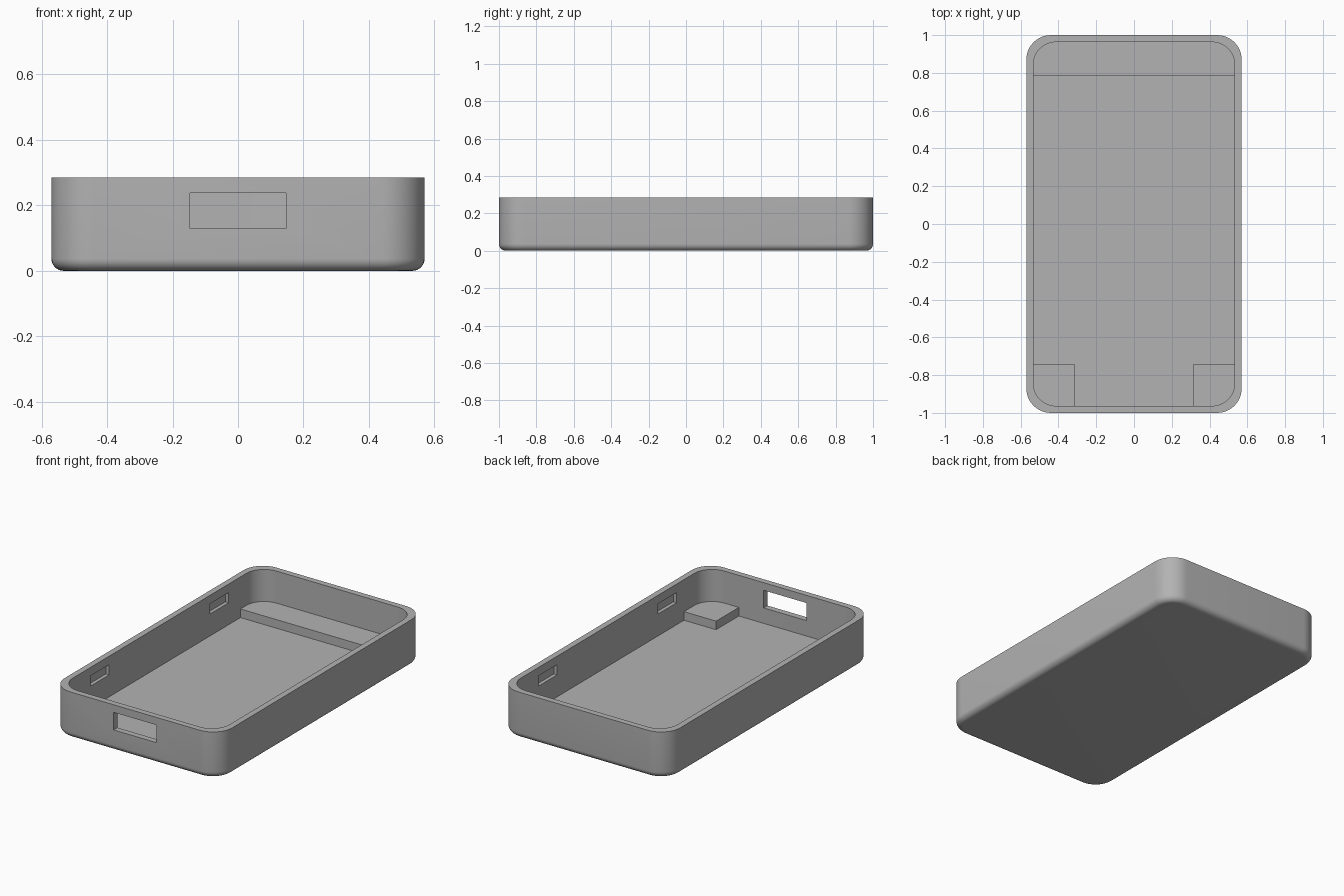
import bpy, bmesh, math

if "Cube" in bpy.data.objects:
    bpy.data.objects.remove(bpy.data.objects["Cube"], do_unlink=True)

HALF_X, HALF_Y, HEIGHT = 0.57, 1.0, 0.285
CORNER, WALL, FLOOR, FILLET = 0.13, 0.037, 0.035, 0.037
INNER_CORNER = 0.12
STEP_TOP = 0.088

grey = bpy.data.materials.new("plain grey")
grey.use_nodes = True
colour = (0.45, 0.45, 0.45, 1)
grey.diffuse_color = colour
grey.node_tree.nodes["Principled BSDF"].inputs["Base Color"].default_value = colour


def outline(inset, radius, z, steps=12):
    """Rounded rectangle, inset from the outer footprint."""
    pts = []
    for quarter, (sx, sy) in enumerate([(1, 1), (-1, 1), (-1, -1), (1, -1)]):
        cx, cy = sx * (HALF_X - inset - radius), sy * (HALF_Y - inset - radius)
        for i in range(steps + 1):
            a = (quarter + i / steps) * math.pi / 2
            pts.append((cx + radius * math.cos(a), cy + radius * math.sin(a), z))
    return pts


def loft(name, rings):
    """Skin a stack of outlines and cap both ends."""
    bm = bmesh.new()
    loops = [[bm.verts.new(p) for p in ring] for ring in rings]
    for low, high in zip(loops, loops[1:]):
        for i in range(len(low)):
            j = (i + 1) % len(low)
            bm.faces.new((low[i], low[j], high[j], high[i]))
    bm.faces.new(loops[0][::-1])
    bm.faces.new(loops[-1])
    return finish(name, bm)


def box(name, low, high):
    bm = bmesh.new()
    bmesh.ops.create_cube(bm, size=1)
    for v in bm.verts:
        v.co = [l if c < 0 else h for c, l, h in zip(v.co, low, high)]
    return finish(name, bm)


def finish(name, bm):
    bmesh.ops.recalc_face_normals(bm, faces=bm.faces)
    mesh = bpy.data.meshes.new(name)
    bm.to_mesh(mesh)
    bm.free()
    mesh.materials.append(grey)
    obj = bpy.data.objects.new(name, mesh)
    bpy.context.collection.objects.link(obj)
    return obj


def combine(obj, tool, operation):
    """Apply a boolean, then discard the tool."""
    mod = obj.modifiers.new("cut", "BOOLEAN")
    mod.object, mod.operation, mod.solver = tool, operation, "EXACT"
    bpy.ops.object.select_all(action="DESELECT")
    bpy.context.view_layer.objects.active = obj
    obj.select_set(True)
    bpy.ops.object.modifier_apply(modifier=mod.name)
    bpy.data.objects.remove(tool, do_unlink=True)


# Open tray: rounded bottom edge, straight walls, flat rim, flat floor
rings = []
for i in range(9):
    a = i / 8 * math.pi / 2
    inset = FILLET * (1 - math.sin(a))
    rings.append(outline(inset, CORNER - inset, FILLET * (1 - math.cos(a))))
rings.append(outline(0, CORNER, HEIGHT))
rings.append(outline(WALL, INNER_CORNER, HEIGHT))
rings.append(outline(WALL, INNER_CORNER, FLOOR))
tray = loft("tray", rings)

# Port window through the front wall
combine(tray, box("port_cutter", (-0.146, -1.1, 0.13), (0.146, -0.9, 0.238)), "DIFFERENCE")

# Four shallow snap recesses on the inside of the long walls
for side in (-1, 1):
    for y in (-0.58, 0.58):
        xs = sorted((side * 0.5, side * (HALF_X - 0.015)))
        cutter = box("snap_cutter", (xs[0], y - 0.09, 0.17), (xs[1], y + 0.09, 0.233))
        combine(tray, cutter, "DIFFERENCE")

# Raised ledge at the back and two corner rests, trimmed to the rounded interior
parts = [tray]
for name, low, high in [
    ("back_ledge", (-0.6, 0.785), (0.6, 1.1)),
    ("left_corner_rest", (0.315, -1.1), (0.6, -0.742)),
    ("right_corner_rest", (-0.6, -1.1), (-0.315, -0.742)),
]:
    part = box(name, (*low, 0), (*high, 0.2))
    slab = loft("trim", [outline(WALL - 0.008, INNER_CORNER, z) for z in (0.025, STEP_TOP)])
    combine(part, slab, "INTERSECT")
    parts.append(part)

# Smooth the curved walls, keep edges crisp
bpy.ops.object.select_all(action="DESELECT")
for part in parts:
    part.select_set(True)
bpy.context.view_layer.objects.active = tray
bpy.ops.object.shade_smooth_by_angle(angle=math.radians(30))
